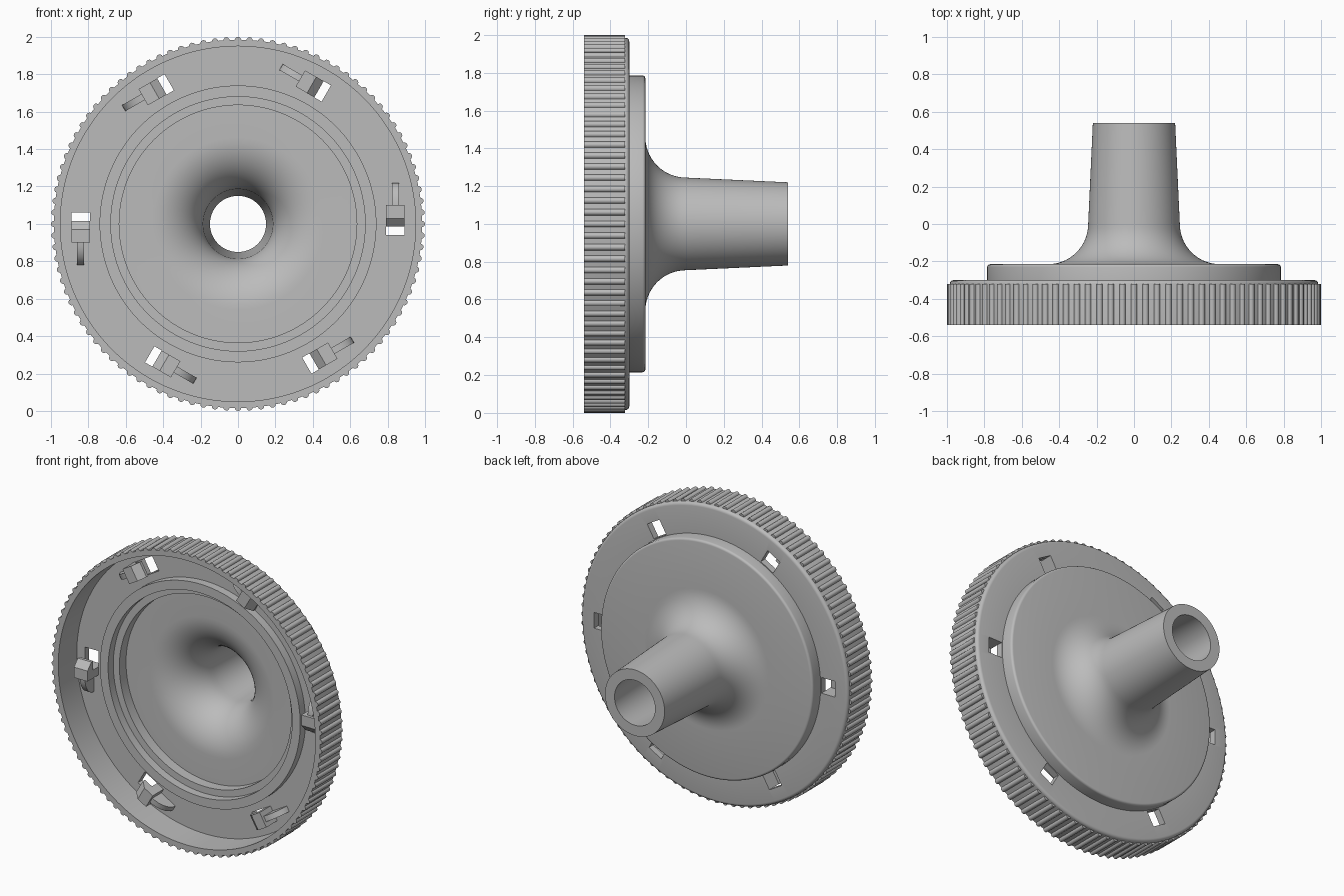
import bpy, bmesh
from math import sin, cos, pi, radians
from mathutils import Matrix, Vector

cube = bpy.data.objects.get("Cube")
if cube:
    bpy.data.objects.remove(cube, do_unlink=True)

grey = bpy.data.materials.new("light grey plastic")
grey.use_nodes = True
grey.diffuse_color = (0.5, 0.5, 0.5, 1)
grey.node_tree.nodes["Principled BSDF"].inputs["Base Color"].default_value = (0.5, 0.5, 0.5, 1)

CENTRE = Vector((0, 0, 1))
FRONT, BACK, FLOOR = -0.54, -0.30, -0.345


def finish(name, bm):
    bmesh.ops.recalc_face_normals(bm, faces=bm.faces)
    mesh = bpy.data.meshes.new(name)
    bm.to_mesh(mesh)
    bm.free()
    ob = bpy.data.objects.new(name, mesh)
    ob.data.materials.append(grey)
    bpy.context.collection.objects.link(ob)
    return ob


def activate(ob):
    bpy.ops.object.select_all(action="DESELECT")
    ob.select_set(True)
    bpy.context.view_layer.objects.active = ob


def smooth(ob):
    activate(ob)
    bpy.ops.object.shade_smooth_by_angle(angle=radians(32))


def arc(r, y, radius, start, end, n):
    """Points of an arc in the radius / depth plane."""
    angles = [radians(start + (end - start) * i / n) for i in range(n + 1)]
    return [(r + radius * cos(a), y + radius * sin(a)) for a in angles]


def prism(bm, outline, axis, low, high, turn):
    """Extrude a 2D outline along an axis and turn it around the hub."""
    def place(p, d):
        co = Vector((d, p[0], p[1])) if axis == "x" else Vector((p[0], d, p[1]))
        return turn @ co + CENTRE
    ends = [[bm.verts.new(place(p, d)) for p in outline] for d in (low, high)]
    bm.faces.new(ends[0])
    bm.faces.new(ends[1])
    for i in range(len(outline)):
        j = (i + 1) % len(outline)
        bm.faces.new((ends[0][i], ends[0][j], ends[1][j], ends[1][i]))


def turns(count):
    return [Matrix.Rotation(-2 * pi * i / count, 3, "Y") for i in range(count)]


# Cap body, flange and hollow spout as one turned profile
profile = [(0.985, FRONT)]
profile += arc(0.965, BACK - 0.02, 0.02, 0, 90, 4)
profile += [(0.785, BACK)]
profile += arc(0.77, -0.23, 0.015, 0, 90, 4)
profile += arc(0.46, 0, 0.215, 270, 180, 14)
profile += [(0.22, 0.54), (0.15, 0.54)]
profile += arc(0.46, 0, 0.275, 180, 270, 14)
profile += [(0.635, -0.275), (0.635, FLOOR), (0.68, FLOOR), (0.68, -0.40),
            (0.74, -0.40), (0.74, FLOOR), (0.95, FLOOR), (0.95, FRONT)]
bm = bmesh.new()
ring = [bm.verts.new((r, y, 1)) for r, y in profile]
edges = [bm.edges.new((ring[i - 1], ring[i])) for i in range(len(ring))]
bmesh.ops.spin(bm, geom=ring + edges, cent=CENTRE, axis=(0, 1, 0),
               angle=2 * pi, steps=144, use_merge=True)
bmesh.ops.remove_doubles(bm, verts=bm.verts, dist=1e-5)
body = finish("cap_body", bm)

# Six windows cut through the flange
bm = bmesh.new()
window = [(0.79, -0.06), (0.89, -0.06), (0.89, 0.045), (0.79, 0.045)]
for turn in turns(6):
    prism(bm, window, "y", FLOOR - 0.05, BACK + 0.05, turn)
cutter = finish("window_cutter", bm)
cutter.hide_render = True
cut = body.modifiers.new("windows", "BOOLEAN")
cut.operation = "DIFFERENCE"
cut.solver = "EXACT"
cut.object = cutter
activate(body)
bpy.ops.object.modifier_apply(modifier=cut.name)
bpy.data.objects.remove(cutter, do_unlink=True)
smooth(body)

# Snap hooks that overhang the windows, each braced by a curved rib
bm = bmesh.new()
hook = [(FLOOR, 0.045), (-0.40, 0.045), (-0.40, -0.015), (-0.42, -0.015),
        (-0.46, 0.03), (-0.46, 0.10), (FLOOR, 0.10)]
rib = [(FLOOR, 0.10), (-0.44, 0.10)]
rib += [(-0.44 + 0.095 * (1 - cos(t)), 0.10 + 0.12 * sin(t))
        for t in (pi / 2 * i / 8 for i in range(1, 9))]
for turn in turns(6):
    prism(bm, hook, "x", 0.79, 0.89, turn)
    prism(bm, rib, "x", 0.823, 0.86, turn)
smooth(finish("snap_hooks", bm))

# Rounded grip ridges around the rim
bm = bmesh.new()
ridge = arc(0.983, 0, 0.017, -90, 90, 6)
for turn in turns(100):
    prism(bm, ridge, "y", FRONT, -0.322, turn)
smooth(finish("grip_ridges", bm))
